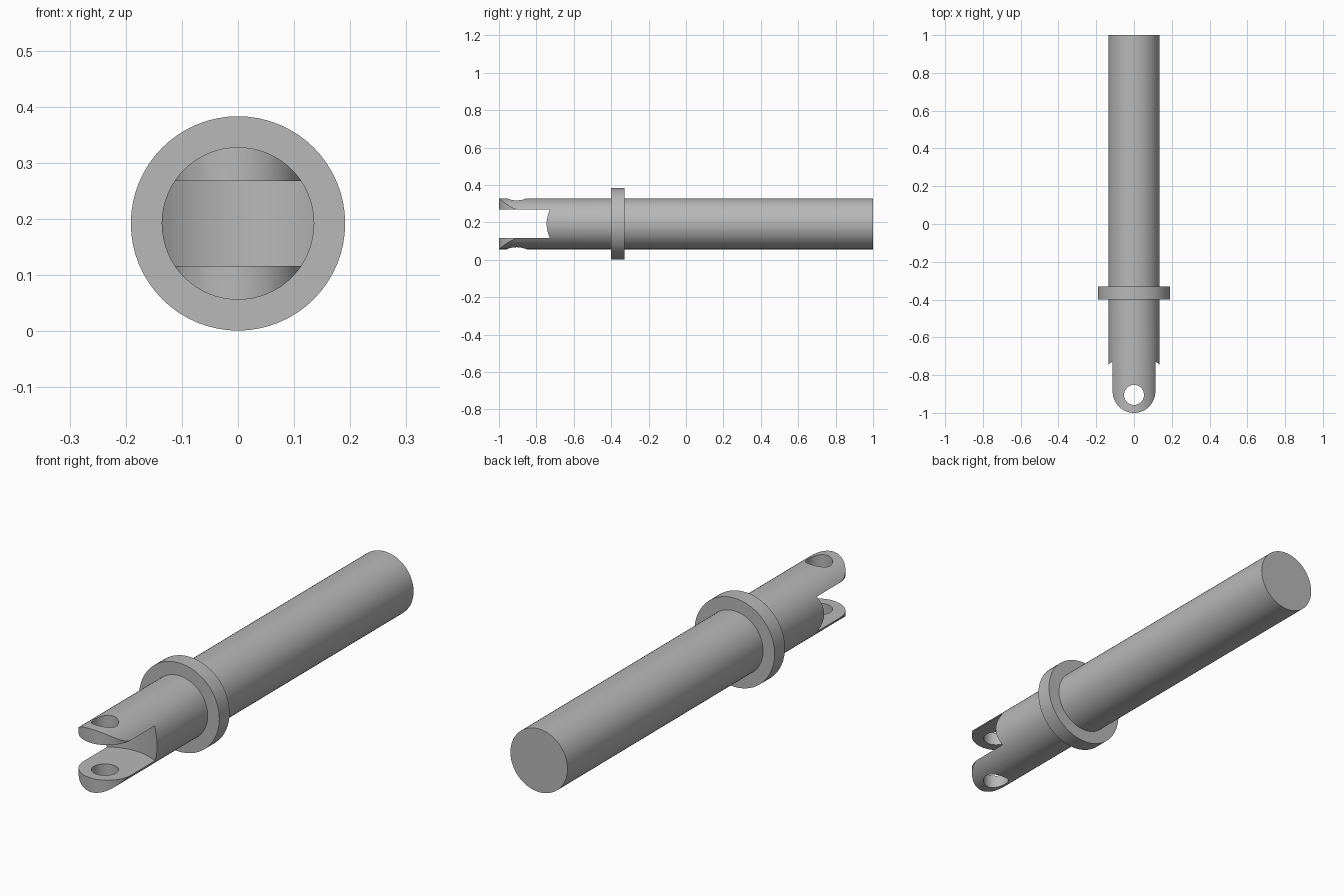
import bpy
import bmesh
from math import cos, sin, pi, radians

cube = bpy.data.objects.get("Cube")
if cube:
    bpy.data.objects.remove(cube, do_unlink=True)

AXIS_Z = 0.192       # height of the shaft axis
SHAFT_R = 0.136
FLANGE_R = 0.191
PIN_Y = -0.905       # centre of the cross hole
TIP_R = 0.113        # rounding of the prong tips

steel = bpy.data.materials.new("grey_steel")
steel.use_nodes = True
GREY = (0.48, 0.48, 0.48, 1)
steel.diffuse_color = GREY
steel.node_tree.nodes["Principled BSDF"].inputs["Base Color"].default_value = GREY


def rod(name, radius, y0, y1):
    """Solid cylinder lying along y."""
    bpy.ops.mesh.primitive_cylinder_add(
        vertices=64, radius=radius, depth=y1 - y0,
        location=(0, (y0 + y1) / 2, AXIS_Z), rotation=(pi / 2, 0, 0))
    obj = bpy.context.object
    obj.name = name
    obj.data.materials.append(steel)
    return obj


def arc(cy, radius, start, end, steps=32):
    angles = [radians(start + (end - start) * i / steps) for i in range(steps + 1)]
    return [(radius * cos(a), cy + radius * sin(a)) for a in angles]


def prism(name, outline, z0, z1):
    """Outline in the xy plane, extruded upwards."""
    bm = bmesh.new()
    face = bm.faces.new([bm.verts.new((x, y, z0)) for x, y in outline])
    top = bmesh.ops.extrude_face_region(bm, geom=[face])["geom"]
    moved = [v for v in top if isinstance(v, bmesh.types.BMVert)]
    bmesh.ops.translate(bm, verts=moved, vec=(0, 0, z1 - z0))
    bmesh.ops.recalc_face_normals(bm, faces=bm.faces)
    mesh = bpy.data.meshes.new(name)
    bm.to_mesh(mesh)
    bm.free()
    mesh.materials.append(steel)
    obj = bpy.data.objects.new(name, mesh)
    bpy.context.collection.objects.link(obj)
    obj.hide_render = True
    return obj


def combine(target, tool, operation):
    mod = target.modifiers.new(operation.lower(), "BOOLEAN")
    mod.operation = operation
    mod.solver = "EXACT"
    mod.object = tool
    bpy.context.view_layer.objects.active = target
    bpy.ops.object.modifier_apply(modifier=mod.name)
    bpy.data.objects.remove(tool, do_unlink=True)


# Shaft with its collar
shaft = rod("forked_shaft", SHAFT_R, -1.03, 1)
combine(shaft, rod("collar", FLANGE_R, -0.4, -0.33), "UNION")

# Slot between the prongs, ending in a hollow wall around the pin axis
slot = arc(PIN_Y, 0.21, 0, 180) + [(-0.21, -1.1), (0.21, -1.1)]
combine(shaft, prism("slot_cutter", slot, AXIS_Z - 0.0755, AXIS_Z + 0.0755), "DIFFERENCE")

# Rounded prong tips
tip_y = -1 + TIP_R
tip = arc(tip_y, TIP_R, 180, 360) + [(0.2, tip_y), (0.2, -1.1), (-0.2, -1.1), (-0.2, tip_y)]
combine(shaft, prism("tip_cutter", tip, -0.1, 0.5), "DIFFERENCE")

# Pin hole through both prongs
hole = arc(PIN_Y, 0.053, 0, 360, 40)[:-1]
combine(shaft, prism("hole_cutter", hole, -0.1, 0.5), "DIFFERENCE")

# Smooth round surfaces, crisp edges
bpy.ops.object.select_all(action="DESELECT")
shaft.select_set(True)
bpy.context.view_layer.objects.active = shaft
bpy.ops.object.shade_smooth_by_angle(angle=radians(30))
